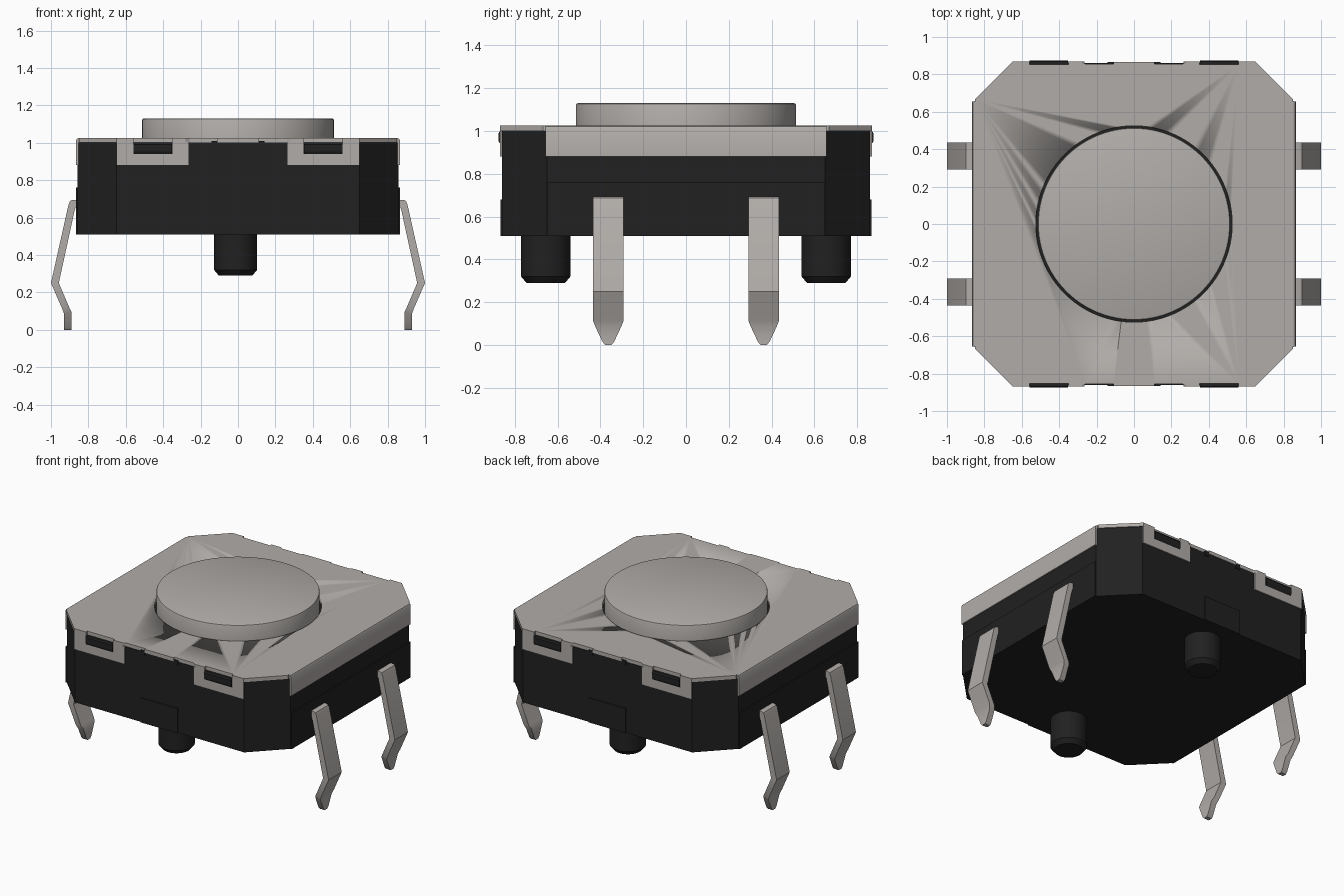
import bpy, bmesh, math

cube = bpy.data.objects.get("Cube")
if cube:
    bpy.data.objects.remove(cube, do_unlink=True)


def material(name, rgb):
    m = bpy.data.materials.new(name)
    m.use_nodes = True
    m.diffuse_color = (*rgb, 1)
    bsdf = next(n for n in m.node_tree.nodes if n.type == 'BSDF_PRINCIPLED')
    bsdf.inputs["Base Color"].default_value = (*rgb, 1)
    return m


METAL = material("satin_metal", (0.44, 0.415, 0.395))
PLASTIC = material("black_plastic", (0.015, 0.015, 0.015))


def finish(name, bm, mat):
    bmesh.ops.recalc_face_normals(bm, faces=bm.faces)
    mesh = bpy.data.meshes.new(name)
    bm.to_mesh(mesh)
    bm.free()
    mesh.materials.append(mat)
    ob = bpy.data.objects.new(name, mesh)
    bpy.context.collection.objects.link(ob)
    bpy.ops.object.select_all(action='DESELECT')
    ob.select_set(True)
    bpy.context.view_layer.objects.active = ob
    bpy.ops.object.shade_smooth_by_angle(angle=math.radians(30))
    return ob


def loft(name, rings, mat):
    """Join equal-sized rings of points and cap both ends."""
    bm = bmesh.new()
    loops = [[bm.verts.new(p) for p in ring] for ring in rings]
    n = len(loops[0])
    for a, b in zip(loops, loops[1:]):
        for i in range(n):
            j = (i + 1) % n
            bm.faces.new((a[i], a[j], b[j], b[i]))
    bm.faces.new(loops[0])
    bm.faces.new(loops[-1])
    return finish(name, bm, mat)


def prism(name, outline, axis, lo, hi, mat):
    """Extrude a 2D outline along x, y or z."""
    def place(p, h):
        q = list(p)
        q.insert("xyz".index(axis), h)
        return q
    return loft(name, [[place(p, h) for p in outline] for h in (lo, hi)], mat)


def box(name, x0, x1, y0, y1, z0, z1, mat):
    return prism(name, [(x0, y0), (x1, y0), (x1, y1), (x0, y1)], "z", z0, z1, mat)


def lathe(name, profile, x, y, mat, n=96):
    angles = [2 * math.pi * i / n for i in range(n)]
    return loft(name, [[(x + r * math.cos(a), y + r * math.sin(a), z) for a in angles]
                       for r, z in profile], mat)


def four_way(quarter):
    """Mirror a quarter outline (from the +x side round to +y) to all quadrants."""
    half = quarter + [(-x, y) for x, y in reversed(quarter)]
    return half + [(x, -y) for x, y in reversed(half)]


# Housing
prism("housing", four_way([(0.858, 0.65), (0.65, 0.86)]), "z", 0.51, 1.0, PLASTIC)

# Cover plate with notched edges and a round opening
plate = prism("cover_plate", four_way([
    (0.85, 0.668), (0.65, 0.868), (0.56, 0.868), (0.56, 0.852), (0.35, 0.852),
    (0.35, 0.868), (0.28, 0.868), (0.26, 0.856), (0.11, 0.856), (0.11, 0.866)]),
    "z", 1.0, 1.025, METAL)
cutter = lathe("opening_cutter", [(0.525, 0.9), (0.525, 1.2)], 0, 0, METAL)
cutter.hide_render = True
mod = plate.modifiers.new("opening", 'BOOLEAN')
mod.operation = 'DIFFERENCE'
mod.solver = 'EXACT'
mod.object = cutter
bpy.context.view_layer.objects.active = plate
bpy.ops.object.modifier_apply(modifier=mod.name)
bpy.data.objects.remove(cutter, do_unlink=True)

# Button
lathe("button", [(0.514, 0.99), (0.514, 1.12), (0.511, 1.127), (0.504, 1.13)], 0, 0, METAL)

# Left and right sides: cover flaps, housing steps and pins
FLAP = [(0.85, 1.025), (0.861, 1.021), (0.867, 1.01), (0.867, 0.88),
        (0.85, 0.88), (0.85, 1.0)]
# Each pin row: outer x, outer z, inner x, inner z, half width
PIN = [(0.85, 0.695, 0.85, 0.655, 0.072), (0.885, 0.695, 0.866, 0.655, 0.072),
       (0.898, 0.688, 0.87, 0.65, 0.072), (0.906, 0.67, 0.872, 0.645, 0.072),
       (1.0, 0.25, 0.958, 0.25, 0.072), (0.941, 0.115, 0.9, 0.115, 0.072),
       (0.93, 0.085, 0.89, 0.095, 0.06), (0.93, 0.015, 0.89, 0.015, 0.027),
       (0.93, 0.0, 0.89, 0.0, 0.014)]
for s, side in ((1, "left"), (-1, "right")):
    prism(f"cover_flap_{side}", [(s * x, z) for x, z in FLAP], "y", -0.655, 0.655, METAL)
    box(f"housing_step_{side}", s * 0.8, s * 0.867, -0.65, 0.65, 0.51, 0.76, PLASTIC)
    for y, end in ((-0.363, "front"), (0.363, "back")):
        rings = [[(s * xo, y - w, zo), (s * xo, y + w, zo),
                  (s * xi, y + w, zi), (s * xi, y - w, zi)] for xo, zo, xi, zi, w in PIN]
        loft(f"pin_{end}_{side}", rings, METAL)

# Front and back: clip tabs, catches, centre pads and locating pegs
TAB = [(0.265, 1.005), (0.265, 0.88), (0.65, 0.88), (0.65, 1.005),
       (0.56, 1.005), (0.56, 0.94), (0.35, 0.94), (0.35, 1.005)]
for t, end in ((-1, "front"), (1, "back")):
    box(f"centre_pad_{end}", -0.143, 0.143, t * 0.8, t * 0.867, 0.51, 0.68, PLASTIC)
    lathe(f"locating_peg_{end}", [(0.09, 0.29), (0.115, 0.32), (0.115, 0.53)],
          -0.013, t * 0.655, PLASTIC, 48)
    for s, side in ((1, "left"), (-1, "right")):
        prism(f"clip_tab_{end}_{side}", [(s * x, z) for x, z in TAB], "y",
              t * 0.852, t * 0.868, METAL)
        prism(f"catch_{end}_{side}",
              [(t * 0.84, 0.94), (t * 0.868, 0.94), (t * 0.875, 0.952),
               (t * 0.875, 0.99), (t * 0.868, 1.0), (t * 0.84, 1.0)], "x",
              s * 0.352, s * 0.558, PLASTIC)
        box(f"edge_nub_{end}_{side}", s * 0.112, s * 0.143, t * 0.84, t * 0.866,
            0.98, 1.01, PLASTIC)
